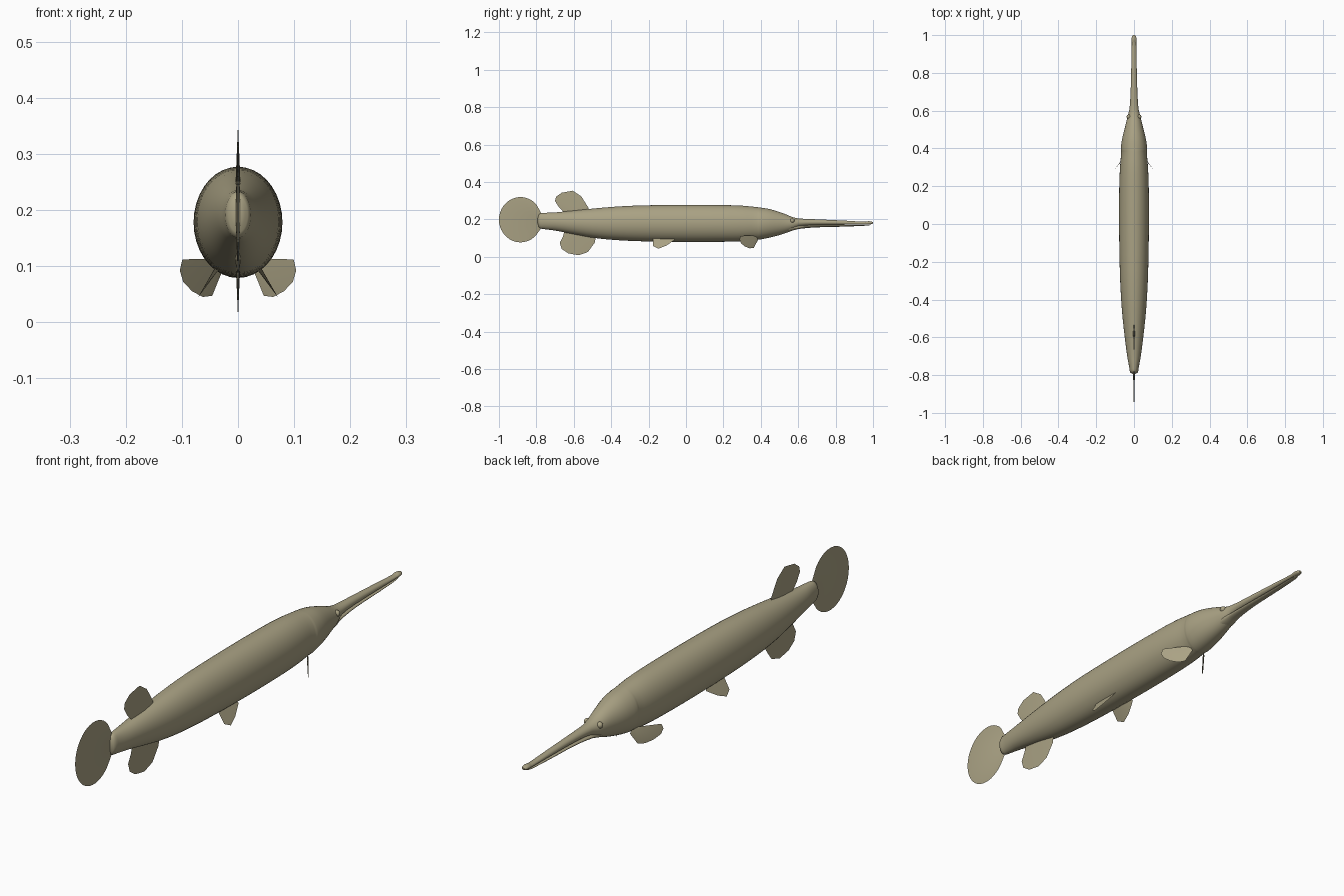
import bpy
import bmesh
import math
from mathutils import Vector

cube = bpy.data.objects.get("Cube")
if cube:
    bpy.data.objects.remove(cube, do_unlink=True)

olive = bpy.data.materials.new("olive tan skin")
olive.use_nodes = True
colour = (0.40, 0.36, 0.23, 1)
olive.diffuse_color = colour
olive.node_tree.nodes["Principled BSDF"].inputs["Base Color"].default_value = colour


def finish(bm, name, angle=50):
    bmesh.ops.recalc_face_normals(bm, faces=bm.faces)
    mesh = bpy.data.meshes.new(name)
    bm.to_mesh(mesh)
    bm.free()
    mesh.materials.append(olive)
    obj = bpy.data.objects.new(name, mesh)
    bpy.context.collection.objects.link(obj)
    bpy.ops.object.select_all(action="DESELECT")
    obj.select_set(True)
    bpy.context.view_layer.objects.active = obj
    bpy.ops.object.shade_smooth_by_angle(angle=math.radians(angle))
    return obj


def refine(rows, steps):
    """Smooth curve through the rows, tangents limited by row spacing."""
    out = []
    for i in range(len(rows) - 1):
        a, b = rows[i], rows[i + 1]
        before, after = rows[max(i - 1, 0)], rows[min(i + 2, len(rows) - 1)]
        gap = b[0] - a[0]
        for s in range(steps):
            t = s / steps
            row = [a[0] + gap * t]
            for k in range(1, len(a)):
                ma = (b[k] - before[k]) / (b[0] - before[0]) * gap
                mb = (after[k] - a[k]) / (after[0] - a[0]) * gap
                row.append((2*t**3 - 3*t**2 + 1) * a[k] + (t**3 - 2*t**2 + t) * ma
                           + (3*t**2 - 2*t**3) * b[k] + (t**3 - t**2) * mb)
            out.append(row)
    return out + [rows[-1]]


def loft(name, rows, sides=36, steps=3):
    """Elliptical rings from rows of (y, half width, bottom z, top z)."""
    bm = bmesh.new()
    rings = []
    for y, w, low, high in refine(rows, steps):
        ring = []
        for i in range(sides):
            a = math.tau * i / sides
            z = (low + high) / 2 + (high - low) / 2 * math.sin(a)
            ring.append(bm.verts.new((w * math.cos(a), y, z)))
        rings.append(ring)
    for r, q in zip(rings, rings[1:]):
        for i in range(sides):
            j = (i + 1) % sides
            bm.faces.new((r[i], r[j], q[j], q[i]))
    bm.faces.new(rings[0])
    bm.faces.new(rings[-1])
    return finish(bm, name)


def fin(name, root, rim, normal, thick=0.005):
    """Thin blade: thickest at the root, tapering to the rim."""
    bm = bmesh.new()
    edge = [bm.verts.new(p) for p in rim]
    for side in (-1, 1):
        apex = bm.verts.new(Vector(root) + Vector(normal).normalized() * thick * side)
        for a, b in zip(edge, edge[1:] + edge[:1]):
            bm.faces.new((apex, a, b))
    return finish(bm, name, 30)


# Body with head and upper jaw
loft("body", [
    (-0.793, 0.008, 0.178, 0.208), (-0.785, 0.02, 0.155, 0.228),
    (-0.76, 0.025, 0.148, 0.234), (-0.7, 0.036, 0.14, 0.237),
    (-0.6, 0.049, 0.12, 0.247), (-0.5, 0.06, 0.102, 0.257),
    (-0.4, 0.068, 0.091, 0.266), (-0.25, 0.075, 0.083, 0.274),
    (0, 0.079, 0.079, 0.277), (0.2, 0.078, 0.08, 0.276),
    (0.3, 0.074, 0.083, 0.273), (0.38, 0.068, 0.091, 0.265),
    (0.395, 0.07, 0.092, 0.263), (0.45, 0.063, 0.103, 0.254),
    (0.52, 0.046, 0.122, 0.232), (0.57, 0.034, 0.141, 0.212),
    (0.61, 0.024, 0.162, 0.204), (0.7, 0.018, 0.169, 0.2),
    (0.85, 0.014, 0.171, 0.193), (0.96, 0.012, 0.172, 0.187),
    (0.975, 0.013, 0.172, 0.19), (0.992, 0.011, 0.174, 0.188),
    (1, 0.005, 0.177, 0.185)])

# Lower jaw
loft("lower_jaw", [
    (0.5, 0.025, 0.125, 0.16), (0.56, 0.029, 0.137, 0.165),
    (0.6, 0.023, 0.148, 0.167), (0.7, 0.016, 0.157, 0.17),
    (0.85, 0.012, 0.161, 0.17), (0.96, 0.009, 0.166, 0.171),
    (0.98, 0.004, 0.168, 0.17)], 20)

# Tail fin
oval = []
for i in range(33):
    a = math.radians(42 + 276 * i / 32)
    oval.append((0, -0.885 + 0.115 * math.cos(a), 0.198 + 0.121 * math.sin(a)))
fin("tail_fin", (0, -0.78, 0.195), [(0, -0.77, 0.225)] + oval + [(0, -0.77, 0.16)], (1, 0, 0))

# Dorsal and anal fins
dorsal = [(-0.52, 0.24), (-0.522, 0.262), (-0.56, 0.323), (-0.605, 0.353),
          (-0.665, 0.342), (-0.695, 0.32), (-0.7, 0.298), (-0.68, 0.265), (-0.64, 0.225)]
anal = [(-0.65, 0.14), (-0.657, 0.11), (-0.675, 0.075), (-0.665, 0.042), (-0.63, 0.018),
        (-0.575, 0.008), (-0.525, 0.025), (-0.488, 0.075), (-0.48, 0.12)]
fin("dorsal_fin", (0, -0.57, 0.235), [(0, y, z) for y, z in dorsal], (1, 0, 0))
fin("anal_fin", (0, -0.56, 0.125), [(0, y, z) for y, z in anal], (1, 0, 0))

# Paired fins and eyes
pelvic = [(-0.178, 0.105), (-0.176, 0.057), (-0.147, 0.043), (-0.105, 0.06), (-0.06, 0.09), (-0.07, 0.11)]
pectoral = [(0.385, 0.09), (0.378, 0.113), (0.292, 0.112), (0.286, 0.092),
            (0.294, 0.072), (0.315, 0.055), (0.34, 0.045), (0.362, 0.047)]
for name, s in (("left", 1), ("right", -1)):
    fin(name + "_pelvic_fin", (s * 0.036, -0.12, 0.098),
        [(s * (0.036 + 0.58 * (0.105 - z)), y, z) for y, z in pelvic], (1, 0, s * 0.58), 0.004)
    fin(name + "_pectoral_fin", (s * 0.042, 0.368, 0.1),
        [(s * (0.03 + 0.76 * (0.383 - y)), y, z) for y, z in pectoral], (1, s * 0.76, 0), 0.003)
    bpy.ops.mesh.primitive_uv_sphere_add(segments=20, ring_count=12, radius=0.012,
                                         location=(s * 0.027, 0.568, 0.193))
    eye = bpy.context.object
    eye.name = name + "_eye"
    eye.data.materials.append(olive)
    bpy.ops.object.shade_smooth()
